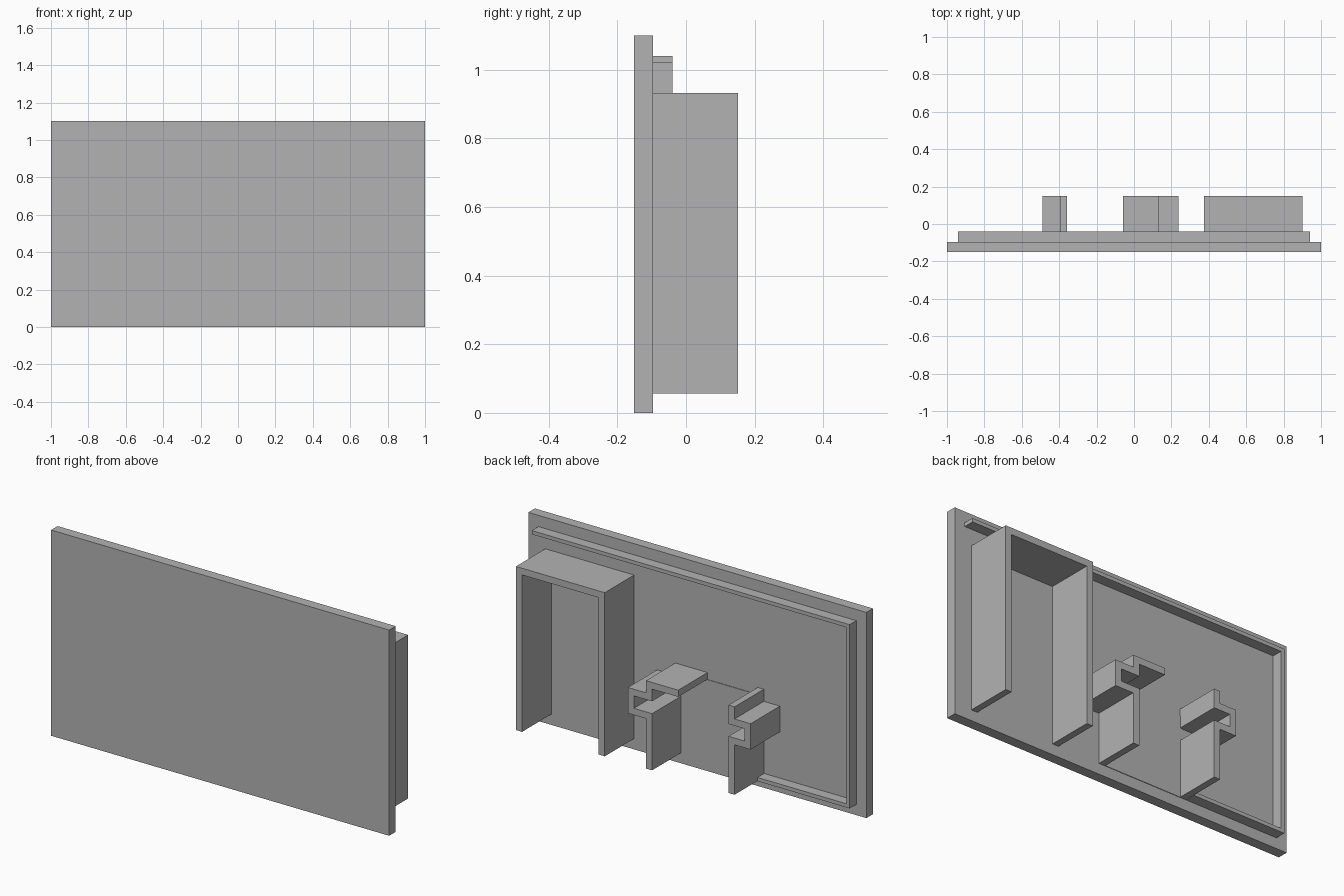
import bpy
import bmesh
from mathutils import Vector

cube = bpy.data.objects.get("Cube")
if cube:
    bpy.data.objects.remove(cube, do_unlink=True)

grey = bpy.data.materials.new("plain grey")
grey.use_nodes = True
colour = (0.45, 0.45, 0.45, 1)
grey.diffuse_color = colour
grey.node_tree.nodes["Principled BSDF"].inputs["Base Color"].default_value = colour

FRONT, FACE, RIM, BACK = -0.151, -0.096, -0.04, 0.151
BASE = 0.057


def extrude_outline(name, outline, y0, y1):
    """Extrude a closed x-z outline from y0 to y1."""
    bm = bmesh.new()
    face = bm.faces.new([bm.verts.new((x, y0, z)) for x, z in outline])
    result = bmesh.ops.extrude_face_region(bm, geom=[face])
    moved = [v for v in result["geom"] if isinstance(v, bmesh.types.BMVert)]
    bmesh.ops.translate(bm, vec=(0, y1 - y0, 0), verts=moved)
    bmesh.ops.recalc_face_normals(bm, faces=bm.faces)
    mesh = bpy.data.meshes.new(name)
    bm.to_mesh(mesh)
    bm.free()
    mesh.materials.append(grey)
    obj = bpy.data.objects.new(name, mesh)
    bpy.context.collection.objects.link(obj)
    return obj


def slab(name, x0, x1, z0, z1, y0, y1):
    return extrude_outline(name, [(x0, z0), (x1, z0), (x1, z1), (x0, z1)], y0, y1)


def wall(name, path, thickness, y1):
    """Thicken a right-angled x-z path and raise it from the panel."""
    pts = [Vector(p) for p in path]
    normals = []
    for a, b in zip(pts, pts[1:]):
        d = (b - a).normalized()
        normals.append(Vector((-d.y, d.x)))
    offsets = [normals[0]]
    offsets += [m + n for m, n in zip(normals, normals[1:])]
    offsets.append(normals[-1])
    half = thickness / 2
    left = [p + o * half for p, o in zip(pts, offsets)]
    right = [p - o * half for p, o in zip(pts, offsets)]
    return extrude_outline(name, left + right[::-1], FACE, y1)


# Main panel and the barely raised pad between the brackets
slab("panel", -1, 1, 0, 1.10, FRONT, FACE)
slab("raised_pad", -0.37, 0.11, BASE, 0.49, FACE, FACE + 0.003)

# Low locating rim, open on one side
wall("locating_rim", [(0.94, 1.03), (-0.93, 1.03), (-0.93, BASE + 0.01),
                      (-0.395, BASE + 0.01)], 0.02, RIM)

# Tall arch open at the bottom
T = 0.036
wall("tall_arch", [(0.882, BASE), (0.882, 0.914), (0.393, 0.914),
                   (0.393, BASE)], T, BACK)

# Stepped brackets, each with an outward pocket
LOW, HIGH = 0.342, 0.444
wall("left_bracket", [(0.113, BASE), (0.113, LOW), (0.220, LOW), (0.220, HIGH),
                      (0.113, HIGH), (0.113, 0.509), (-0.06, 0.509)], T, BACK)
wall("right_bracket", [(-0.375, BASE), (-0.375, LOW), (-0.470, LOW),
                       (-0.470, HIGH), (-0.375, HIGH), (-0.375, 0.527)], T, BACK)
